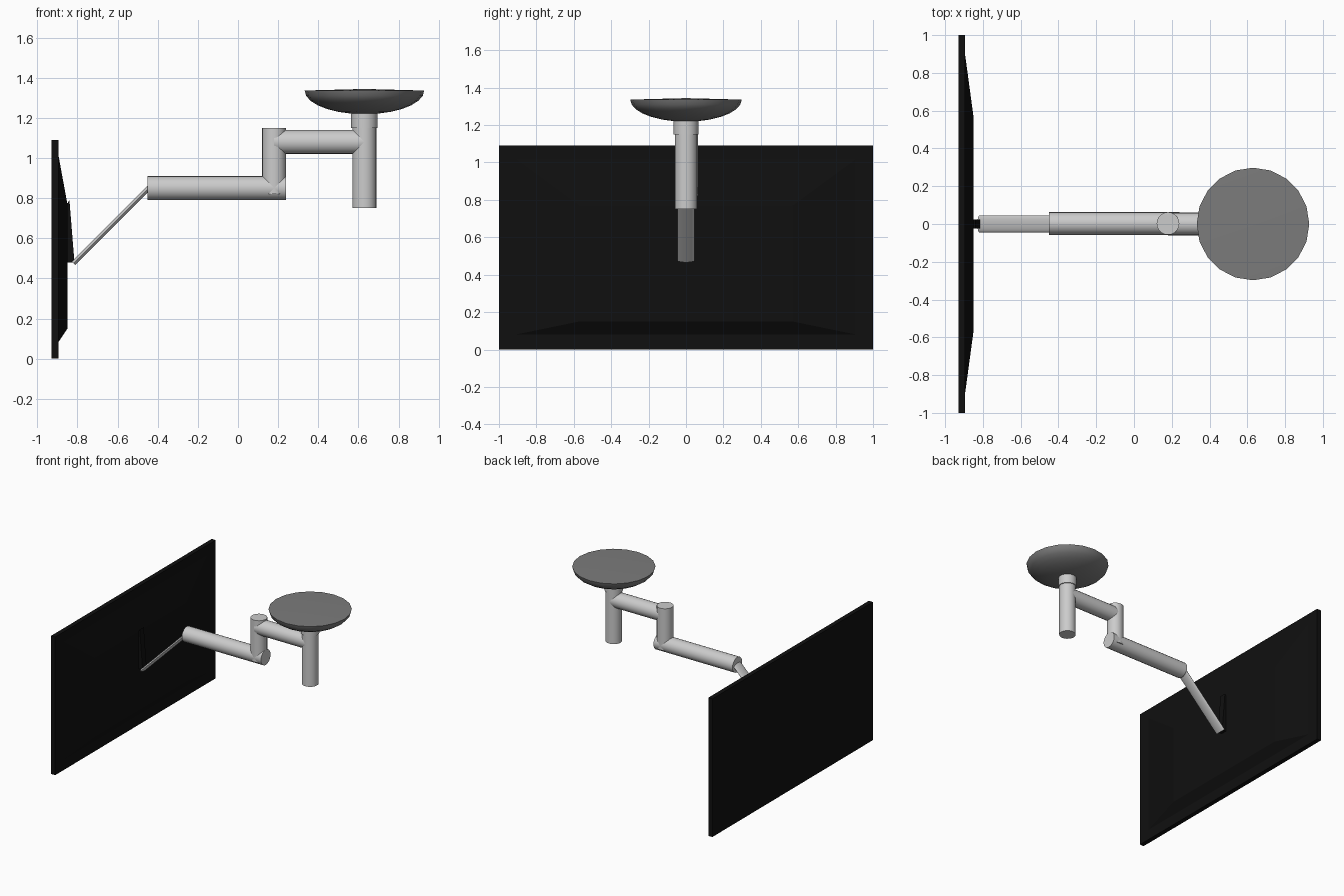
import bpy, bmesh, math
from mathutils import Vector

if "Cube" in bpy.data.objects:
    bpy.data.objects.remove(bpy.data.objects["Cube"])


def material(name, v):
    m = bpy.data.materials.new(name)
    m.diffuse_color = (v, v, v, 1)
    m.use_nodes = True
    m.node_tree.nodes["Principled BSDF"].inputs["Base Color"].default_value = m.diffuse_color
    return m


BLACK = material("black_plastic", 0.005)
DARK = material("dark_grey", 0.2)


def finish(name, bm, mat=None, smooth=False):
    bmesh.ops.recalc_face_normals(bm, faces=bm.faces)
    me = bpy.data.meshes.new(name)
    bm.to_mesh(me)
    bm.free()
    ob = bpy.data.objects.new(name, me)
    bpy.context.collection.objects.link(ob)
    if mat:
        me.materials.append(mat)
    if smooth:
        bpy.ops.object.select_all(action='DESELECT')
        ob.select_set(True)
        bpy.context.view_layer.objects.active = ob
        bpy.ops.object.shade_smooth_by_angle(angle=math.radians(40))
    return ob


def loft(name, rings, mat=None, smooth=False):
    """Skin equal-length closed rings and cap both ends."""
    bm = bmesh.new()
    vs = [[bm.verts.new(p) for p in r] for r in rings]
    n = len(rings[0])
    for a, b in zip(vs, vs[1:]):
        for i in range(n):
            j = (i + 1) % n
            bm.faces.new((a[i], a[j], b[j], b[i]))
    bm.faces.new(vs[0])
    bm.faces.new(vs[-1])
    return finish(name, bm, mat, smooth)


def tube(name, a, b, r, flat=1.0, n=20):
    """Cylinder from a to b; flat squashes it across the y-free direction."""
    a, b = Vector(a), Vector(b)
    u = Vector((0, 1, 0))
    w = (b - a).normalized().cross(u)
    ang = [2 * math.pi * i / n for i in range(n)]
    ring = [u * r * math.cos(t) + w * r * flat * math.sin(t) for t in ang]
    return loft(name, [[a + p for p in ring], [b + p for p in ring]], None, True)


def rect(x, y, z0, z1):
    return [(x, -y, z0), (x, y, z0), (x, y, z1), (x, -y, z1)]


# Screen slab and its tapered rear housing
loft("screen_panel", [rect(-0.93, 1, 0, 1.09), rect(-0.895, 1, 0, 1.09)], BLACK)
loft("screen_back_housing", [rect(-0.896, 0.91, 0.08, 1.02),
                             rect(-0.85, 0.57, 0.15, 0.77)], BLACK)

# Wedge bracket on the back of the screen
side = [(-0.87, 0.48), (-0.815, 0.48), (-0.84, 0.79), (-0.87, 0.74)]
loft("screen_bracket", [[(x, y, z) for x, z in side] for y in (-0.025, 0.025)], BLACK)

# Flat tilted strut, arms and posts
tube("tilt_strut", (-0.82, 0, 0.475), (-0.44, 0, 0.855), 0.045, 0.28)
tube("lower_arm", (-0.45, 0.003, 0.85), (0.24, 0.003, 0.85), 0.06)
tube("elbow_post", (0.18, 0.003, 0.82), (0.18, 0.003, 1.15), 0.06)
tube("upper_arm", (0.18, 0, 1.08), (0.63, 0, 1.08), 0.06)
tube("main_post", (0.63, 0, 0.75), (0.63, 0, 1.16), 0.06)
tube("post_collar", (0.63, 0, 1.15), (0.63, 0, 1.235), 0.066)

# Shallow ceiling dish: lathed lower half of a flattened sphere with a lid
bm = bmesh.new()
prof = [(0.298 * math.sin(t), 1.336 - 0.118 * math.cos(t))
        for t in [math.pi / 2 * i / 7 for i in range(8)]] + [(0, 1.344)]
vs = [bm.verts.new((0.63 + r, 0, z)) for r, z in prof]
es = [bm.edges.new(p) for p in zip(vs, vs[1:])]
bmesh.ops.spin(bm, geom=vs + es, cent=(0.63, 0, 0), axis=(0, 0, 1),
               angle=2 * math.pi, steps=20)
bmesh.ops.remove_doubles(bm, verts=bm.verts, dist=0.0005)
finish("ceiling_dish", bm, DARK, True)
